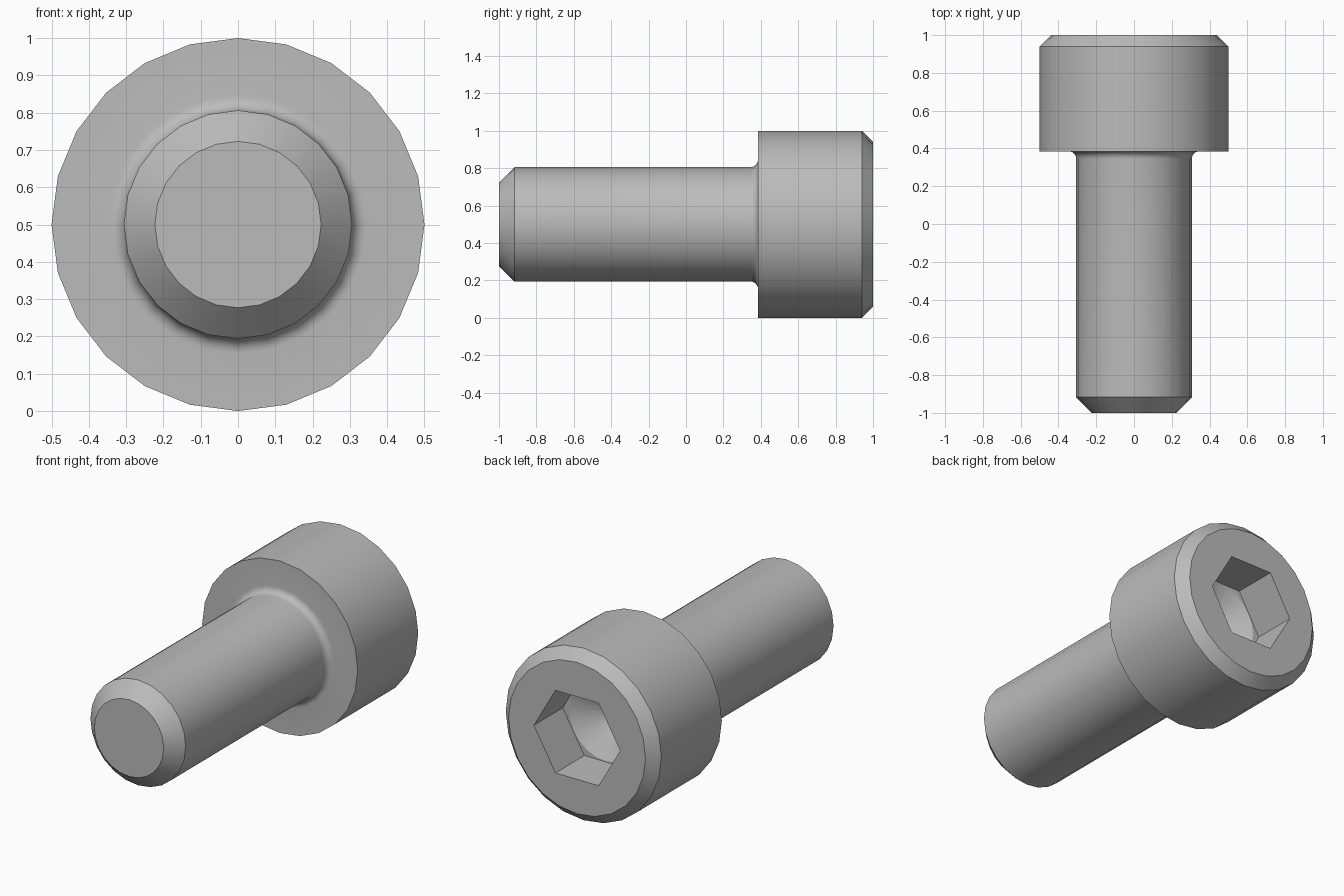
import bpy, bmesh
from math import sin, cos, pi, radians
from mathutils import Matrix, Vector

if "Cube" in bpy.data.objects:
    bpy.data.objects.remove(bpy.data.objects["Cube"], do_unlink=True)

SIDES = 24
AXIS_Z = 0.5

steel = bpy.data.materials.new("steel_grey")
steel.use_nodes = True
grey = (0.5, 0.5, 0.5, 1)
steel.diffuse_color = grey
steel.node_tree.nodes["Principled BSDF"].inputs["Base Color"].default_value = grey


def lathe(name, profile, sides):
    """Turn (radius, y) points about the screw axis and cap both ends."""
    bm = bmesh.new()
    verts = [bm.verts.new((r, y, 0)) for r, y in profile]
    edges = [bm.edges.new(pair) for pair in zip(verts, verts[1:])]
    bmesh.ops.spin(bm, geom=verts + edges, cent=(0, 0, 0), axis=(0, 1, 0),
                   angle=2 * pi, steps=sides)
    bmesh.ops.remove_doubles(bm, verts=bm.verts, dist=1e-4)
    bmesh.ops.holes_fill(bm, edges=[e for e in bm.edges if e.is_boundary], sides=0)
    bmesh.ops.recalc_face_normals(bm, faces=bm.faces)
    bmesh.ops.translate(bm, verts=bm.verts, vec=(0, 0, AXIS_Z))
    mesh = bpy.data.meshes.new(name)
    bm.to_mesh(mesh)
    bm.free()
    mesh.materials.append(steel)
    obj = bpy.data.objects.new(name, mesh)
    bpy.context.collection.objects.link(obj)
    return obj


# Shank with chamfered tip, rounded neck, and chamfered head
shank_r, head_y, fillet = 0.306, 0.385, 0.04
neck = [(shank_r + fillet * (1 - cos(a)), head_y - fillet * (1 - sin(a)))
        for a in (radians(15 * i) for i in range(7))]
profile = [(0.223, -1), (shank_r, -0.917)] + neck
profile += [(0.5, head_y), (0.5, 0.94), (0.44, 1)]
screw = lathe("screw_body", profile, SIDES)

# Hexagonal socket and its drilled conical floor
floor_y = 0.735
cutters = [
    lathe("socket_cutter", [(0.277, floor_y), (0.277, 1.1)], 6),
    lathe("drill_cutter", [(0.002, floor_y - 0.135), (0.236, floor_y),
                           (0.236, floor_y + 0.1)], SIDES),
]
for cutter in cutters:
    cutter.hide_render = True
    cut = screw.modifiers.new(cutter.name, "BOOLEAN")
    cut.operation = "DIFFERENCE"
    cut.solver = "EXACT"
    cut.object = cutter

# Bake the cuts and drop the cutters
graph = bpy.context.evaluated_depsgraph_get()
baked = bpy.data.meshes.new_from_object(screw.evaluated_get(graph))
screw.modifiers.clear()
screw.data = baked
for cutter in cutters:
    bpy.data.objects.remove(cutter, do_unlink=True)

# Smooth round walls, crisp edges
bpy.ops.object.select_all(action="DESELECT")
screw.select_set(True)
bpy.context.view_layer.objects.active = screw
bpy.ops.object.shade_smooth_by_angle(angle=radians(29))
